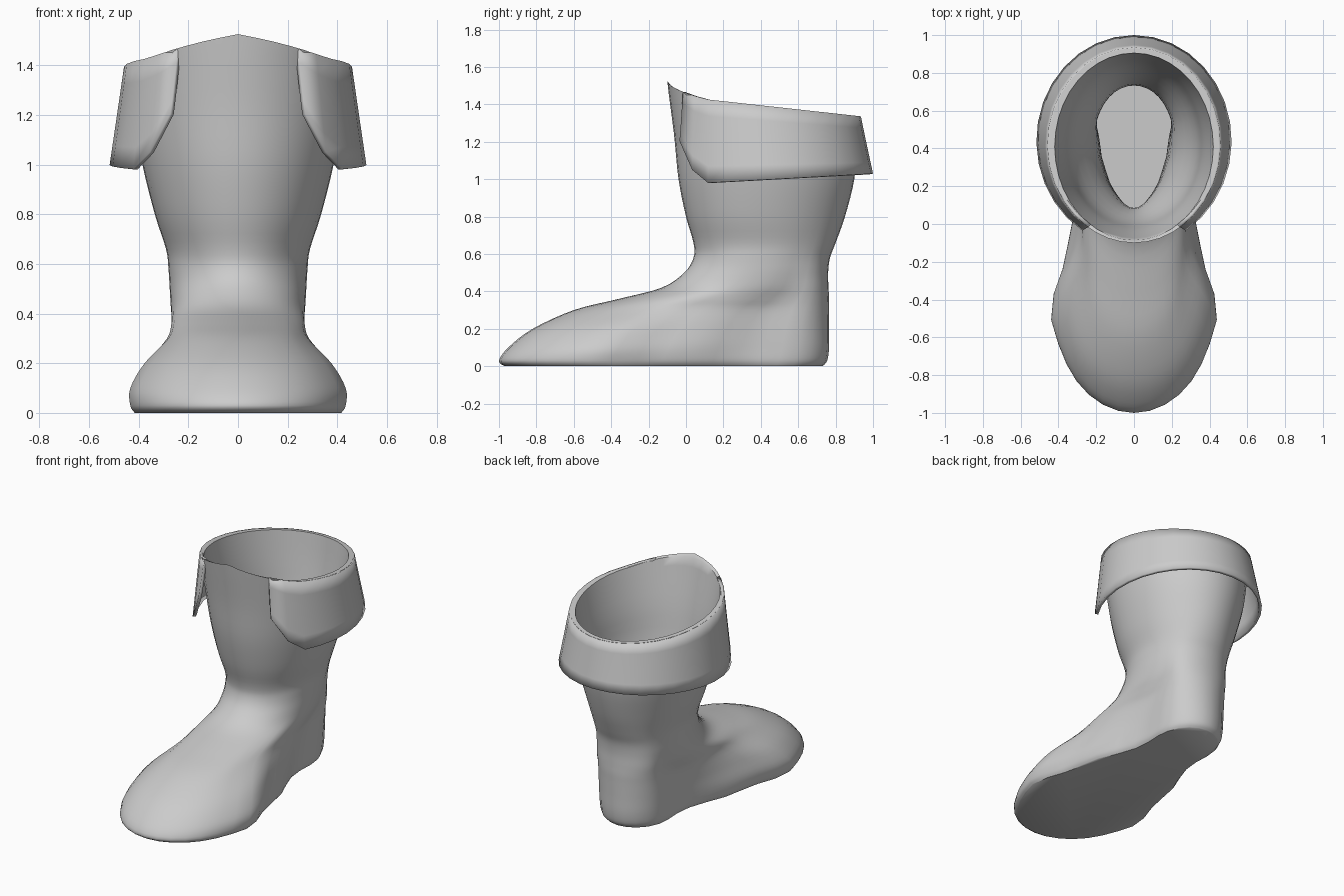
import bpy, bmesh, math

if "Cube" in bpy.data.objects:
    bpy.data.objects.remove(bpy.data.objects["Cube"])

N = 40          # points round each boot ring
SUB = 4         # rings between profile rows


def rim_tilt(y):
    # rim slopes down to the back and peaks at the front centre
    peak = 0.075 * (1 - math.sqrt(min(1.0, max(0.0, (y + 0.1) / 0.2))))
    return -0.11 * (y - 0.4) + peak


def catmull(rows, sub):
    out = []
    for i in range(len(rows) - 1):
        a, b, c, d = (rows[min(max(i + k, 0), len(rows) - 1)] for k in (-1, 0, 1, 2))
        for j in range(sub):
            t = j / sub
            out.append([0.5 * (2 * q + (r - p) * t + (2 * p - 5 * q + 4 * r - s) * t * t
                               + (3 * q - p - 3 * r + s) * t ** 3)
                        for p, q, r, s in zip(a, b, c, d)])
    return out + [list(rows[-1])]


def blend(values, s):
    f = s * (len(values) - 1)
    i = min(int(f), len(values) - 2)
    t = f - i
    t = t * t * (3 - 2 * t)
    return values[i] * (1 - t) + values[i + 1] * t


def ring(row):
    # row: height, rim tilt, front y, back y, then widths from front to back
    z, k, yf, yb = row[:4]
    pts = []
    for i in range(N):
        a = 2 * math.pi * i / N
        s = (1 - math.cos(a)) / 2
        y = yf + (yb - yf) * s
        pts.append((math.sin(a) * blend(row[4:], s), y, max(0, z + k * rim_tilt(y))))
    return pts


def finish(name, bm, angle):
    bmesh.ops.recalc_face_normals(bm, faces=bm.faces)
    me = bpy.data.meshes.new(name)
    bm.to_mesh(me)
    bm.free()
    ob = bpy.data.objects.new(name, me)
    bpy.context.collection.objects.link(ob)
    bpy.ops.object.select_all(action='DESELECT')
    bpy.context.view_layer.objects.active = ob
    ob.select_set(True)
    bpy.ops.object.shade_smooth_by_angle(angle=math.radians(angle))
    return ob


def skin(bm, rings, closed):
    vs = [[bm.verts.new(p) for p in r] for r in rings]
    for lo, hi in zip(vs, vs[1:]):
        n = len(lo)
        for i in range(n if closed else n - 1):
            j = (i + 1) % n
            bm.faces.new((lo[i], lo[j], hi[j], hi[i]))
    return vs


# Outer profile from sole to rim
outer = [
    (0.00, 0, -0.97, 0.73, .51, .47, .33, .235, .38),
    (0.03, 0, -1.00, 0.755, .53, .49, .35, .25, .40),
    (0.10, 0, -0.95, 0.765, .53, .49, .345, .25, .41),
    (0.20, 0, -0.82, 0.765, .48, .425, .305, .25, .41),
    (0.30, 0, -0.60, 0.765, .38, .315, .27, .25, .40),
    (0.36, 0, -0.36, 0.765, .33, .29, .265, .26, .38),
    (0.42, 0, -0.13, 0.762, .29, .275, .27, .27, .36),
    (0.50, 0, -0.01, 0.76, .27, .275, .275, .28, .34),
    (0.58, 0, 0.04, 0.77, .27, .28, .28, .285, .325),
    (0.66, 0, 0.04, 0.80, .29, .29, .29, .295, .32),
    (0.80, 0, 0.00, 0.85, .34, .34, .335, .335, .335),
    (1.00, 0, -0.04, 0.90, .39, .39, .385, .385, .385),
    (1.20, .5, -0.065, 0.91, .43, .425, .42, .42, .42),
    (1.395, 1, -0.10, 0.93, .45, .45, .45, .45, .45),
]
# Lining from rim down to the insole
lining = [
    (1.395, 1, -0.085, 0.905, .42, .42, .42, .42, .42),
    (1.15, .5, -0.03, 0.88, .37, .37, .37, .37, .37),
    (0.90, 0, 0.01, 0.84, .33, .33, .33, .33, .33),
    (0.60, 0, 0.08, 0.74, .16, .19, .21, .23, .24),
    (0.30, 0, 0.08, 0.74, .13, .16, .18, .22, .22),
    (0.05, 0, 0.08, 0.74, .13, .16, .18, .22, .22),
]

bm = bmesh.new()
rings = skin(bm, [ring(r) for r in catmull(outer, SUB) + catmull(lining, SUB)], True)
bm.faces.new(rings[0])
bm.faces.new(rings[-1])
finish("boot_body", bm, 50)

# Turned-down cuff, open at the front
cuff_rows = []
M, ROWS, SPAN = 26, 5, math.radians(148)
for j in range(ROWS + 1):
    f = j / ROWS
    row = []
    for i in range(M + 1):
        a = SPAN * (2 * i / M - 1)
        x = (0.459 + 0.058 * f) * math.sin(a)
        y = 0.42 + 0.02 * f + (0.515 + 0.045 * f) * math.cos(a)
        d = max(0.0, 0.1 - y)
        low = 0.98 + 0.05 * (y - 0.1) / 0.9 + 0.5 * d + 9 * d * d
        row.append((x, y, (1.395 + rim_tilt(y)) * (1 - f) + low * f))
    cuff_rows.append(row)
bm = bmesh.new()
skin(bm, cuff_rows, False)
cuff = finish("cuff", bm, 40)
solid = cuff.modifiers.new("thickness", 'SOLIDIFY')
solid.thickness = 0.02
solid.offset = -1 if cuff.data.polygons[M // 2].normal.y > 0 else 1
